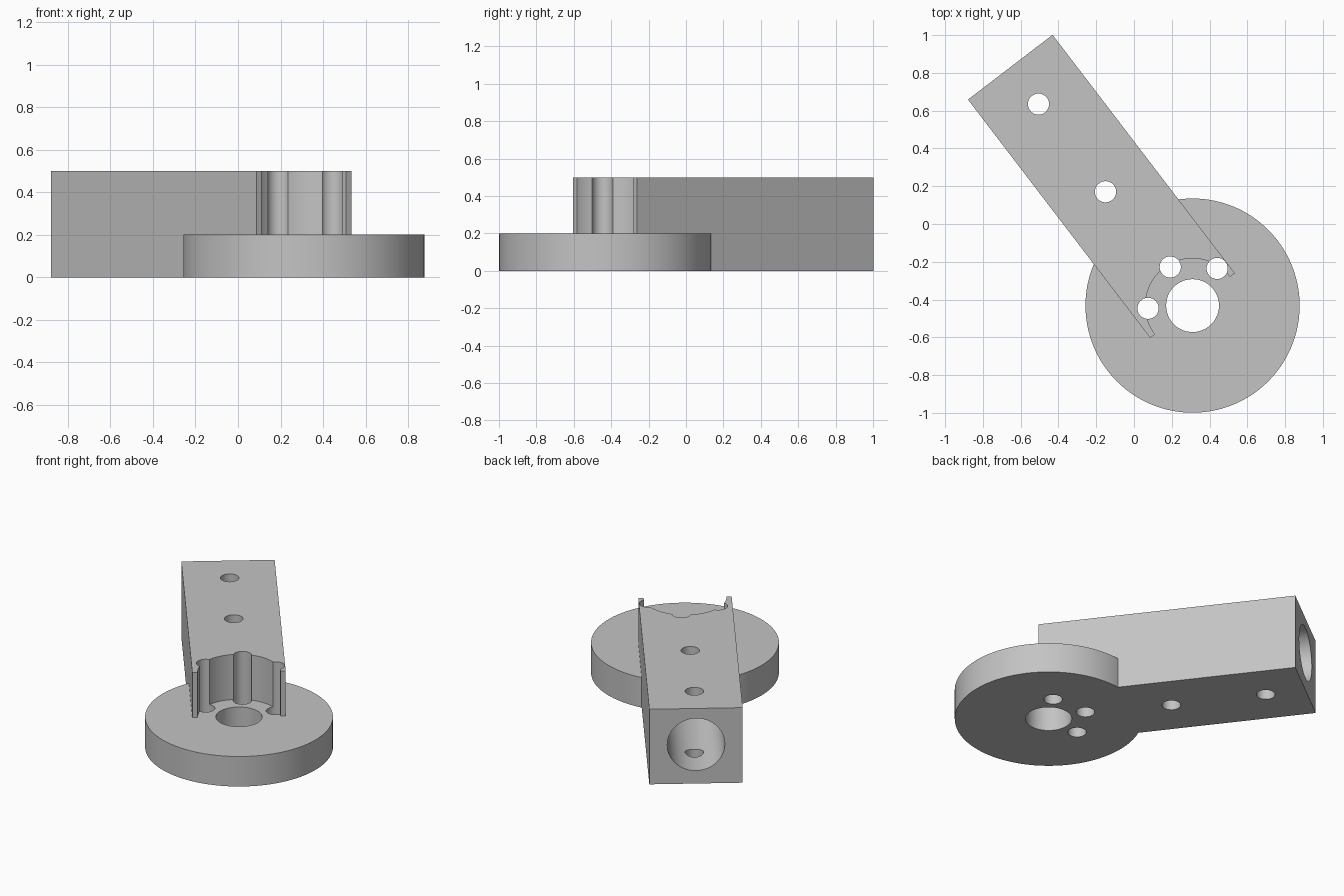
import bpy
import math
from mathutils import Vector

cube = bpy.data.objects.get("Cube")
if cube:
    bpy.data.objects.remove(cube, do_unlink=True)

# Main dimensions
HUB = Vector((0.31, -0.432, 0))
ARM_END = Vector((-0.655, 0.83, 0))
HUB_R, HUB_H = 0.567, 0.2
ARM_W, ARM_H = 0.564, 0.5
axis = HUB - ARM_END
length = axis.length
along = axis.normalized()
angle = math.atan2(along.y, along.x)

grey = bpy.data.materials.new("plain grey")
grey.use_nodes = True
colour = (0.55, 0.55, 0.55, 1)
grey.diffuse_color = colour
grey.node_tree.nodes["Principled BSDF"].inputs["Base Color"].default_value = colour


def cylinder(name, centre, radius, z0, z1, sides=64):
    bpy.ops.mesh.primitive_cylinder_add(
        vertices=sides, radius=radius, depth=z1 - z0,
        location=(centre.x, centre.y, (z0 + z1) / 2))
    obj = bpy.context.object
    obj.name = name
    return obj


def combine(target, other, operation):
    mod = target.modifiers.new(operation.lower(), "BOOLEAN")
    mod.operation = operation
    mod.solver = "EXACT"
    mod.object = other
    bpy.ops.object.select_all(action="DESELECT")
    bpy.context.view_layer.objects.active = target
    target.select_set(True)
    bpy.ops.object.modifier_apply(modifier=mod.name)
    bpy.data.objects.remove(other, do_unlink=True)


# Square arm running from its open end to the hub centre
middle = (HUB + ARM_END) / 2
bpy.ops.mesh.primitive_cube_add(
    size=1, location=(middle.x, middle.y, ARM_H / 2), rotation=(0, 0, angle))
arm = bpy.context.object
arm.name = "arm"
arm.scale = (length, ARM_W, ARM_H)
bpy.ops.object.transform_apply(location=True, rotation=True, scale=True)

# Round pocket leaving two thin prongs at the hub end
combine(arm, cylinder("pocket_cutter", HUB, 0.25, -0.1, 0.7, 96), "DIFFERENCE")

# Blind tube socket in the far end
socket_depth, overshoot = 1.0, 0.1
spot = ARM_END + along * (socket_depth - overshoot) / 2
bpy.ops.mesh.primitive_cylinder_add(
    vertices=64, radius=0.174, depth=socket_depth + overshoot,
    location=(spot.x, spot.y, 0.26), rotation=(0, math.pi / 2, angle))
combine(arm, bpy.context.object, "DIFFERENCE")

# Hub disc joined to the arm
bracket = cylinder("hub_and_arm_bracket", HUB, HUB_R, 0, HUB_H, 128)
combine(bracket, arm, "UNION")

# Centre bore, arm screw holes and hub screw holes
holes = [(HUB, 0.14)]
holes += [(ARM_END + along * d, 0.056) for d in (0.246, 0.83)]
for degrees in (56.5, 120, 183.5):
    a = math.radians(degrees)
    holes.append((HUB + 0.236 * Vector((math.cos(a), math.sin(a), 0)), 0.056))
for centre, radius in holes:
    combine(bracket, cylinder("hole_cutter", centre, radius, -0.1, 0.7, 48), "DIFFERENCE")

# Colour and shading
bracket.data.materials.clear()
bracket.data.materials.append(grey)
for face in bracket.data.polygons:
    face.material_index = 0
bpy.context.view_layer.objects.active = bracket
bracket.select_set(True)
bpy.ops.object.shade_smooth_by_angle(angle=math.radians(30))
